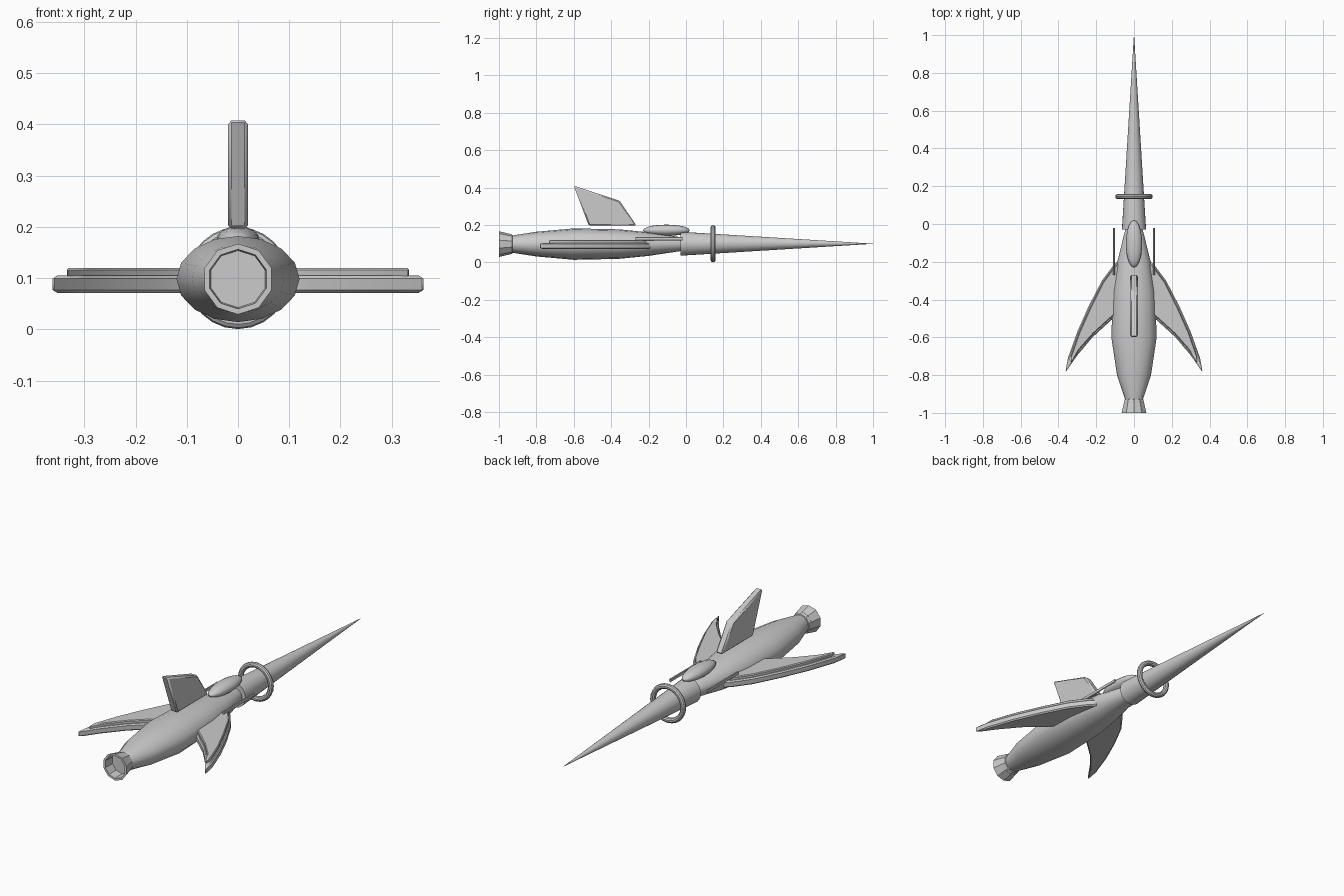
import bpy, bmesh
from math import sin, cos, pi, radians

if "Cube" in bpy.data.objects:
    bpy.data.objects.remove(bpy.data.objects["Cube"])

AXIS_Z = 0.098


def finish(name, bm, smooth=True):
    bmesh.ops.recalc_face_normals(bm, faces=bm.faces)
    me = bpy.data.meshes.new(name)
    bm.to_mesh(me)
    bm.free()
    ob = bpy.data.objects.new(name, me)
    bpy.context.collection.objects.link(ob)
    if smooth:
        bpy.context.view_layer.objects.active = ob
        ob.select_set(True)
        bpy.ops.object.shade_smooth_by_angle(angle=radians(35))
        ob.select_set(False)
    return ob


def loft(name, stations, sides, cz=AXIS_Z, smooth=True, caps=(True, True)):
    """Elliptical rings along y; each station is (y, half width, half height)."""
    bm = bmesh.new()
    rings = []
    for y, rx, rz in stations:
        rings.append([bm.verts.new((rx * sin(2 * pi * i / sides), y,
                                    cz + rz * cos(2 * pi * i / sides))) for i in range(sides)])
    for a, b in zip(rings, rings[1:]):
        for i in range(sides):
            j = (i + 1) % sides
            bm.faces.new((a[i], a[j], b[j], b[i]))
    if caps[0]:
        bm.faces.new(rings[0])
    if caps[1]:
        bm.faces.new(rings[-1])
    return finish(name, bm, smooth)


def plate(name, outline, depth, bevel):
    """Extruded outline with bevelled rims; outline is a list of 3D points."""
    bm = bmesh.new()
    face = bm.faces.new([bm.verts.new(p) for p in outline])
    ext = bmesh.ops.extrude_face_region(bm, geom=[face])
    bmesh.ops.translate(bm, vec=depth,
                        verts=[v for v in ext["geom"] if isinstance(v, bmesh.types.BMVert)])
    ob = finish(name, bm)
    mod = ob.modifiers.new("bevel", "BEVEL")
    mod.width = bevel
    mod.segments = 1
    return ob


# Fuselage
loft("fuselage", [(-0.935, 0.045, 0.045), (-0.80, 0.09, 0.066), (-0.60, 0.12, 0.084),
                  (-0.36, 0.112, 0.079), (-0.20, 0.088, 0.063), (-0.06, 0.054, 0.042),
                  (0.02, 0.03, 0.03)], 16)

# Needle nose
loft("nose_spike", [(-0.03, 0.064, 0.064), (1.0, 0.0005, 0.0005)], 24, cz=0.1)

# Open exhaust nozzle with an inner wall
loft("nozzle", [(-0.925, 0.04, 0.04), (-0.93, 0.052, 0.052), (-1.0, 0.069, 0.069),
                (-1.0, 0.058, 0.058), (-0.945, 0.056, 0.056)], 10, smooth=False)

# Canopy
n = 10
loft("canopy", [(-0.105 - 0.125 * cos(pi * t / n), 0.043 * max(sin(pi * t / n), 0.02),
                 0.03 * max(sin(pi * t / n), 0.02)) for t in range(n + 1)], 16, cz=0.172)

# Ring round the nose
bpy.ops.mesh.primitive_torus_add(major_segments=24, minor_segments=10, major_radius=0.086,
                                 minor_radius=0.0135, location=(0, 0.145, 0.1),
                                 rotation=(pi / 2, 0, 0))
bpy.context.object.name = "nose_ring"
bpy.ops.object.shade_smooth_by_angle(angle=radians(40))

# Tail fin
fin = [(-0.60, 0.41), (-0.355, 0.33), (-0.265, 0.197), (-0.52, 0.197)]
plate("tail_fin", [(-0.02, y, z) for y, z in fin], (0.04, 0, 0), 0.007)

# Swept wings, raised upper panels and gun barrels on both sides
wing = [(0.06, -0.17), (0.11, -0.22), (0.17, -0.30), (0.24, -0.435), (0.30, -0.57),
        (0.35, -0.71), (0.363, -0.785), (0.30, -0.695), (0.22, -0.60), (0.16, -0.545),
        (0.11, -0.50), (0.06, -0.47)]
panel = [(0.06, -0.19), (0.11, -0.235), (0.165, -0.31), (0.232, -0.445), (0.29, -0.575),
         (0.334, -0.70), (0.333, -0.735), (0.29, -0.665), (0.215, -0.58), (0.16, -0.53),
         (0.11, -0.485), (0.06, -0.455)]
for side, s in (("right", 1), ("left", -1)):
    plate("wing_" + side, [(s * x, y, 0.071) for x, y in wing], (0, 0, 0.034), 0.006)
    plate("wing_panel_" + side, [(s * x, y, 0.100) for x, y in panel], (0, 0, 0.02), 0.004)
    loft("gun_barrel_" + side, [(-0.27, 0.005, 0.01), (-0.02, 0.005, 0.01)], 8, cz=0.126)
    bpy.context.scene.objects["gun_barrel_" + side].location.x = s * 0.105
